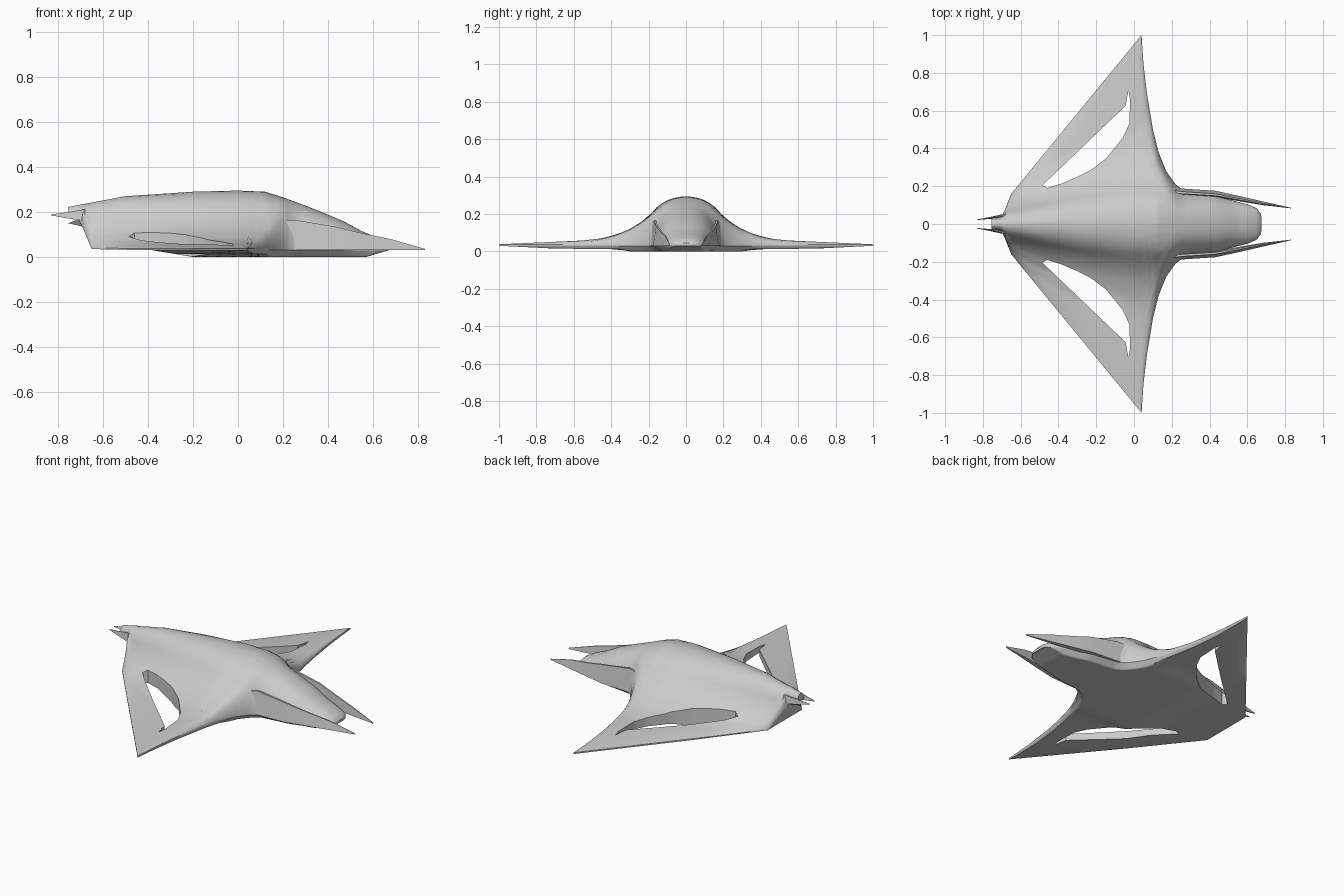
import bpy, bmesh, math

if "Cube" in bpy.data.objects:
    bpy.data.objects.remove(bpy.data.objects["Cube"])

def lerp(table, x):
    """Piecewise linear lookup in (x, value) pairs."""
    if x <= table[0][0]:
        return table[0][1]
    for (a, va), (b, vb) in zip(table, table[1:]):
        if x <= b:
            return va + (vb - va) * (x - a) / (b - a)
    return table[-1][1]

def make(name, verts, faces, angle=35):
    me = bpy.data.meshes.new(name)
    me.from_pydata(verts, [], faces)
    bm = bmesh.new()
    bm.from_mesh(me)
    bmesh.ops.remove_doubles(bm, verts=bm.verts, dist=0.0002)
    bmesh.ops.recalc_face_normals(bm, faces=bm.faces)
    bm.to_mesh(me)
    bm.free()
    ob = bpy.data.objects.new(name, me)
    bpy.context.collection.objects.link(ob)
    smooth(ob, angle)
    return ob

def smooth(ob, angle):
    bpy.ops.object.select_all(action='DESELECT')
    ob.select_set(True)
    bpy.context.view_layer.objects.active = ob
    bpy.ops.object.shade_smooth_by_angle(angle=math.radians(angle))

# Plan half-width, ridge height, body width scale and underside along x
WIDTH = [(-.755, .03), (-.71, .035), (-.695, .05), (-.68, .085), (-.65, .16),
         (.04, 1), (.05, .85), (.07, .68), (.1, .5), (.13, .38), (.17, .28),
         (.22, .21), (.26, .18), (.43, .155), (.5, .13), (.6, .105),
         (.65, .083), (.67, .055), (.676, .03)]
RIDGE = [(-.755, .222), (-.5, .27), (-.2, .29), (0, .295), (.12, .29), (.2, .265),
         (.3, .228), (.4, .188), (.47, .158), (.55, .115), (.62, .085),
         (.66, .063), (.676, .045)]
SCALE = [(-.755, .25), (-.68, .35), (-.5, .57), (-.3, .78), (0, 1), (.2, 1)]
BELLY = [(-.755, .18), (-.71, .17), (-.69, .13), (-.65, .035), (-.38, .03),
         (-.2, 0), (.57, 0), (.67, .03)]
BELLY_Y = [(0, 0), (.3, 0), (.35, .012), (.7, .015), (1, .03)]
# Cross-section falloff from ridge (1) to wing (0)
FALL = [(0, 1), (.05, .98), (.1, .92), (.15, .8), (.18, .67), (.2, .585),
        (.25, .43), (.3, .31), (.35, .23), (.4, .155), (.5, .09), (.6, .07), (1, 0)]

def bottom_z(x, y, t):
    edge = .03 * max(0, (t - .82) / .18)
    return max(lerp(BELLY, x), lerp(BELLY_Y, y), edge)

def top_z(x, y, t):
    rim = max(bottom_z(x, lerp(WIDTH, x), 1), .032) + .006
    ridge = lerp(RIDGE, x)
    s = lerp(SCALE, x)
    flare = lerp(FALL, y / s)
    flare -= lerp(FALL, lerp(WIDTH, x) / s) * t ** 6
    dome = (1 - t ** 2.4) ** .6
    k = min(1, max(0, (x - .12) / .16))
    k = k * k * (3 - 2 * k)
    if x < -.68:
        k = 1
    return rim + (ridge - rim) * max(0, flare * (1 - k) + dome * k)

# Hull and wings: one blended loft
xs = sorted({round(p[0], 4) for p in WIDTH + RIDGE + BELLY} |
            {round(-.64 + i * .03, 4) for i in range(44)})
N = 30
ts = [math.copysign(1 - (1 - abs(i / N)) ** 1.0, i) for i in range(-N, N + 1)]
verts, faces = [], []
for x in xs:
    w = lerp(WIDTH, x)
    for t in ts:
        verts.append((x, t * w, top_z(x, abs(t) * w, abs(t))))
    for t in reversed(ts):
        verts.append((x, t * w, bottom_z(x, abs(t) * w, abs(t))))
R = 2 * len(ts)
for i in range(len(xs) - 1):
    for j in range(R):
        k = (j + 1) % R
        faces.append((i * R + j, i * R + k, (i + 1) * R + k, (i + 1) * R + j))
last = (len(xs) - 1) * R
faces += [tuple(range(R)), tuple(range(last, last + R))]
hull = make("hull_and_wings", verts, faces)

# Wing openings
HOLE = [(-.485, .205), (-.045, .625), (-.03, .705), (-.02, .66), (-.025, .53),
        (-.06, .455), (-.15, .345), (-.23, .285), (-.3, .25), (-.38, .215), (-.46, .19)]
n = len(HOLE)
for side in (1, -1):
    cv = [(x, y * side, z) for z in (-.2, .5) for x, y in HOLE]
    cf = [tuple(range(n)), tuple(range(n, 2 * n))]
    cf += [(i, (i + 1) % n, n + (i + 1) % n, n + i) for i in range(n)]
    cutter = make("opening_cutter", cv, cf)
    mod = hull.modifiers.new("opening", 'BOOLEAN')
    mod.operation = 'DIFFERENCE'
    mod.solver = 'EXACT'
    mod.object = cutter
    bpy.context.view_layer.objects.active = hull
    bpy.ops.object.modifier_apply(modifier=mod.name)
    bpy.data.objects.remove(cutter)
smooth(hull, 35)

def blade(name, sections):
    """Tapered blade from (x, y_low, y_high, thickness, z_low, z_high)."""
    v, f = [], []
    for x, y0, y1, d, z0, z1 in sections:
        v += [(x, y0, z0), (x, y1, z1), (x, y1 - d * .3, z1), (x, y0 - d, z0)]
    m = len(sections)
    for i in range(m - 1):
        for j in range(4):
            k = (j + 1) % 4
            f.append((4 * i + j, 4 * i + k, 4 * i + 4 + k, 4 * i + 4 + j))
    f += [(0, 1, 2, 3), tuple(range(4 * m - 4, 4 * m))]
    for label, s in (("left", 1), ("right", -1)):
        make(f"{name}_{label}", [(a, b * s, c) for a, b, c in v], f)

# Long side fins flanking the nose
blade("side_fin", [(.14, .21, .19, .04, .04, .15), (.25, .188, .172, .04, .032, .165),
                   (.43, .176, .16, .035, .03, .135), (.55, .15, .137, .028, .03, .106),
                   (.68, .12, .11, .02, .03, .079), (.83, .086, .086, .003, .03, .036)])
# Small tail prongs
blade("tail_prong", [(-.68, .055, .05, .025, .16, .212), (-.75, .04, .036, .012, .17, .2),
                     (-.83, .024, .024, .003, .185, .189)])
# Lower tail spur
make("tail_spur", [(-.755, 0, .15), (-.69, .03, .175), (-.69, -.03, .175), (-.69, 0, .135)],
     [(0, 1, 2), (0, 2, 3), (0, 3, 1), (1, 3, 2)])
